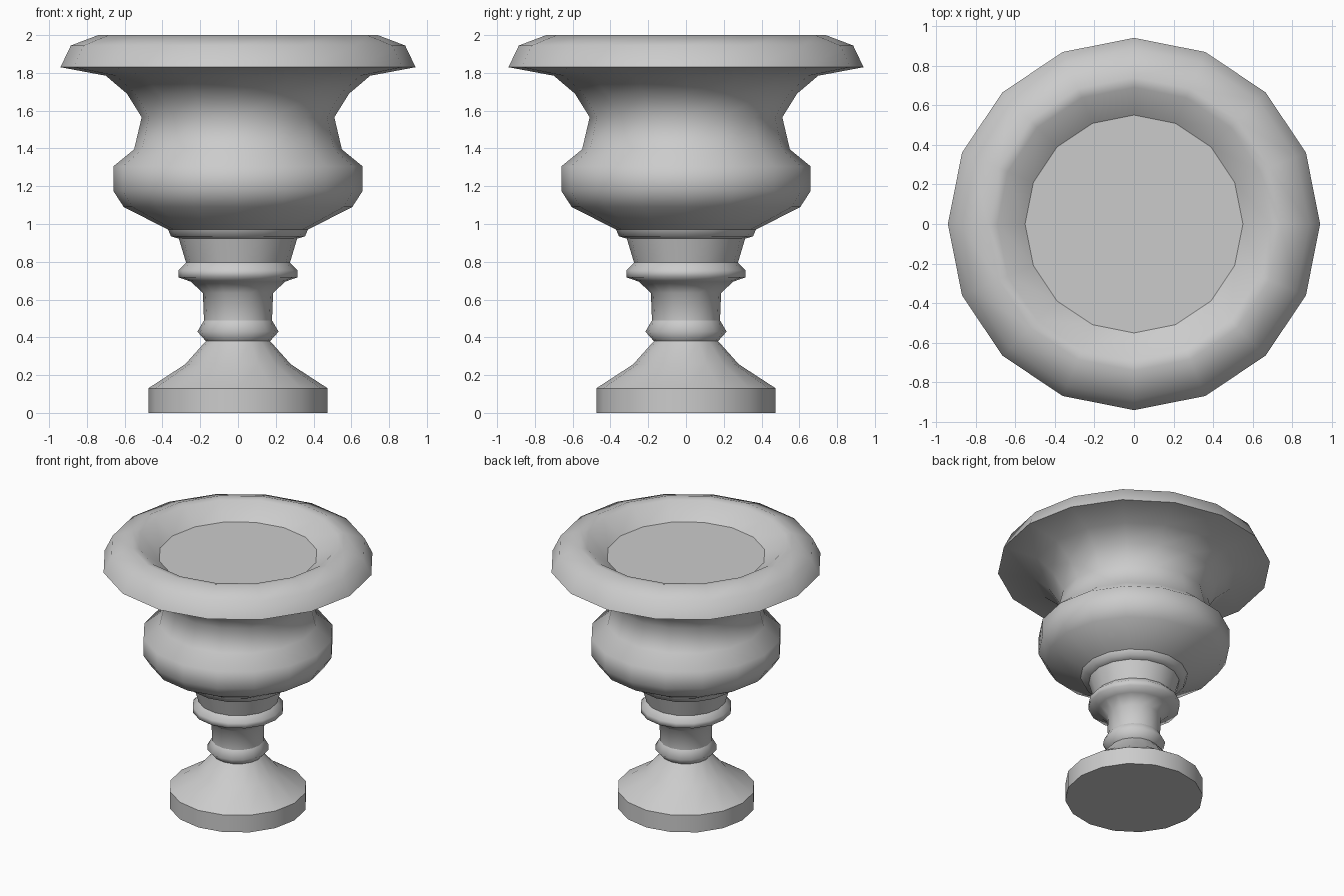
import bpy, bmesh, math

if "Cube" in bpy.data.objects:
    bpy.data.objects.remove(bpy.data.objects["Cube"])

SIDES = 16


def lathe(name, profile, sharp=(), cap_bottom=False, cap_top=False):
    """Revolve (radius, z) points round z; sharp lists the creased ring indices."""
    bm = bmesh.new()
    rings = []
    for r, z in profile:
        rings.append([bm.verts.new((r * math.cos(2 * math.pi * i / SIDES),
                                    r * math.sin(2 * math.pi * i / SIDES), z))
                      for i in range(SIDES)])
    for low, high in zip(rings, rings[1:]):
        for i in range(SIDES):
            j = (i + 1) % SIDES
            bm.faces.new((low[i], low[j], high[j], high[i])).smooth = True
    if cap_bottom:
        bm.faces.new(rings[0][::-1])
    if cap_top:
        bm.faces.new(rings[-1])
    for k in sharp:
        for i in range(SIDES):
            bm.edges.get((rings[k][i], rings[k][(i + 1) % SIDES])).smooth = False
    mesh = bpy.data.meshes.new(name)
    bm.to_mesh(mesh)
    bm.free()
    obj = bpy.data.objects.new(name, mesh)
    bpy.context.collection.objects.link(obj)
    return obj


# Round foot with sloping top
lathe("foot", [(.475, 0), (.475, .13), (.28, .257), (.17, .38)],
      sharp=(0, 1), cap_bottom=True)

# Small ring above the foot
lathe("lower_ring", [(.17, .38), (.215, .43), (.18, .49)])

# Stem flaring into the larger ring
lathe("stem", [(.18, .49), (.186, .635), (.25, .695), (.315, .717),
               (.315, .755), (.275, .795)])

# Tapered neck with a stepped collar
lathe("neck", [(.275, .795), (.313, .922), (.355, .935), (.37, .97)],
      sharp=(1,))

# Bulging bowl, waist and flared underside of the lip
lathe("bowl", [(.37, .97), (.605, 1.09), (.66, 1.175), (.66, 1.305),
               (.55, 1.395), (.51, 1.565), (.588, 1.69), (.70, 1.785),
               (.94, 1.83)])

# Rolled lip dropping to the flat filled top
lathe("lip_and_filling", [(.94, 1.83), (.885, 1.945), (.74, 2.0),
                          (.69, 1.99), (.55, 1.887)],
      sharp=(4,), cap_top=True)
